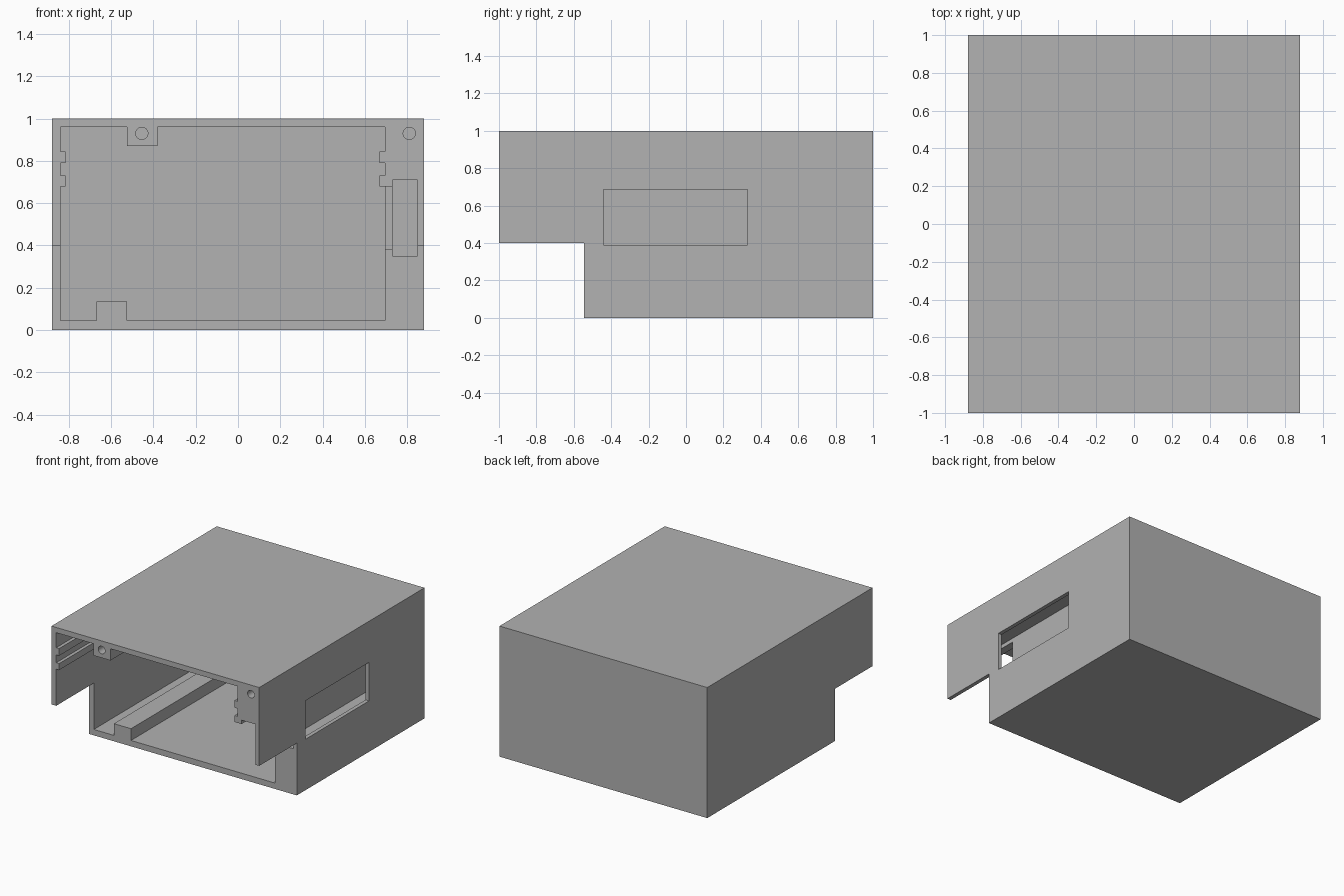
import bpy
import bmesh
import math
from mathutils import Matrix, Vector

cube = bpy.data.objects.get("Cube")
if cube:
    bpy.data.objects.remove(cube, do_unlink=True)

grey = bpy.data.materials.new("plain_grey")
grey.use_nodes = True
COLOUR = (0.445, 0.445, 0.445, 1)
grey.diffuse_color = COLOUR
grey.node_tree.nodes["Principled BSDF"].inputs["Base Color"].default_value = COLOUR

W, WALL_BACK = 0.88, 0.955
FRONT = -1.1  # cutters start clear of the front face


def make_object(name, bm):
    bmesh.ops.recalc_face_normals(bm, faces=bm.faces)
    mesh = bpy.data.meshes.new(name)
    bm.to_mesh(mesh)
    bm.free()
    mesh.materials.append(grey)
    obj = bpy.data.objects.new(name, mesh)
    bpy.context.collection.objects.link(obj)
    return obj


def extrude_profile(name, points, y0, y1):
    """Extrude an (x, z) outline along y."""
    bm = bmesh.new()
    face = bm.faces.new([bm.verts.new((x, y0, z)) for x, z in points])
    ext = bmesh.ops.extrude_face_region(bm, geom=[face])
    verts = [v for v in ext["geom"] if isinstance(v, bmesh.types.BMVert)]
    bmesh.ops.translate(bm, verts=verts, vec=Vector((0, y1 - y0, 0)))
    return make_object(name, bm)


def box(name, x, y, z):
    outline = [(x[0], z[0]), (x[1], z[0]), (x[1], z[1]), (x[0], z[1])]
    return extrude_profile(name, outline, *y)


def screw_hole(name, x, z):
    bm = bmesh.new()
    bmesh.ops.create_cone(bm, cap_ends=True, segments=32, radius1=0.029,
                          radius2=0.029, depth=0.5,
                          matrix=Matrix.Translation((x, -1, z))
                          @ Matrix.Rotation(math.pi / 2, 4, "X"))
    return make_object(name, bm)


def rail_steps(wall, inward):
    """Two guide rails down one side wall, listed from the lower one up."""
    steps = []
    for low, high in ((0.68, 0.73), (0.79, 0.845)):
        steps += [(wall, low), (wall + inward, low),
                  (wall + inward, high), (wall, high)]
    return steps


# Main chamber outline, with floor rail, ceiling rail and side guide rails
LEFT, RIGHT, FLOOR, CEILING = -0.84, 0.695, 0.045, 0.96
chamber = [(LEFT, FLOOR), (-0.67, FLOOR), (-0.67, 0.135), (-0.525, 0.135),
           (-0.525, FLOOR), (RIGHT, FLOOR)]
chamber += rail_steps(RIGHT, -0.025)
chamber += [(RIGHT, CEILING), (-0.38, CEILING), (-0.38, 0.87),
            (-0.525, 0.87), (-0.525, CEILING), (LEFT, CEILING)]
chamber += reversed(rail_steps(LEFT, 0.025))

housing = box("housing", (-W, W), (-1, 1), (0, 1))
cutters = [
    extrude_profile("chamber_cutter", chamber, FRONT, WALL_BACK),
    # Step under the front overhang
    box("step_cutter", (-1, 1), (FRONT, -0.545), (-0.1, 0.4)),
    # Side pocket, its opening into the chamber and its outer window
    box("pocket_cutter", (0.73, 0.85), (FRONT, WALL_BACK), (0.35, 0.71)),
    box("slot_cutter", (0.66, 0.76), (FRONT, -0.465), (0.38, 0.68)),
    box("window_cutter", (0.8, 0.95), (-0.44, 0.33), (0.39, 0.685)),
    screw_hole("ceiling_screw_cutter", -0.455, 0.93),
    screw_hole("corner_screw_cutter", 0.81, 0.93),
]

# Carve the housing
bpy.context.view_layer.objects.active = housing
for cutter in cutters:
    cutter.hide_render = True
    mod = housing.modifiers.new(cutter.name, "BOOLEAN")
    mod.operation = "DIFFERENCE"
    mod.solver = "EXACT"
    mod.object = cutter
    bpy.ops.object.modifier_apply(modifier=mod.name)
    bpy.data.objects.remove(cutter, do_unlink=True)

# Smooth the round holes, keep every edge sharp
bpy.ops.object.select_all(action="DESELECT")
housing.select_set(True)
bpy.ops.object.shade_smooth_by_angle(angle=math.radians(30))
